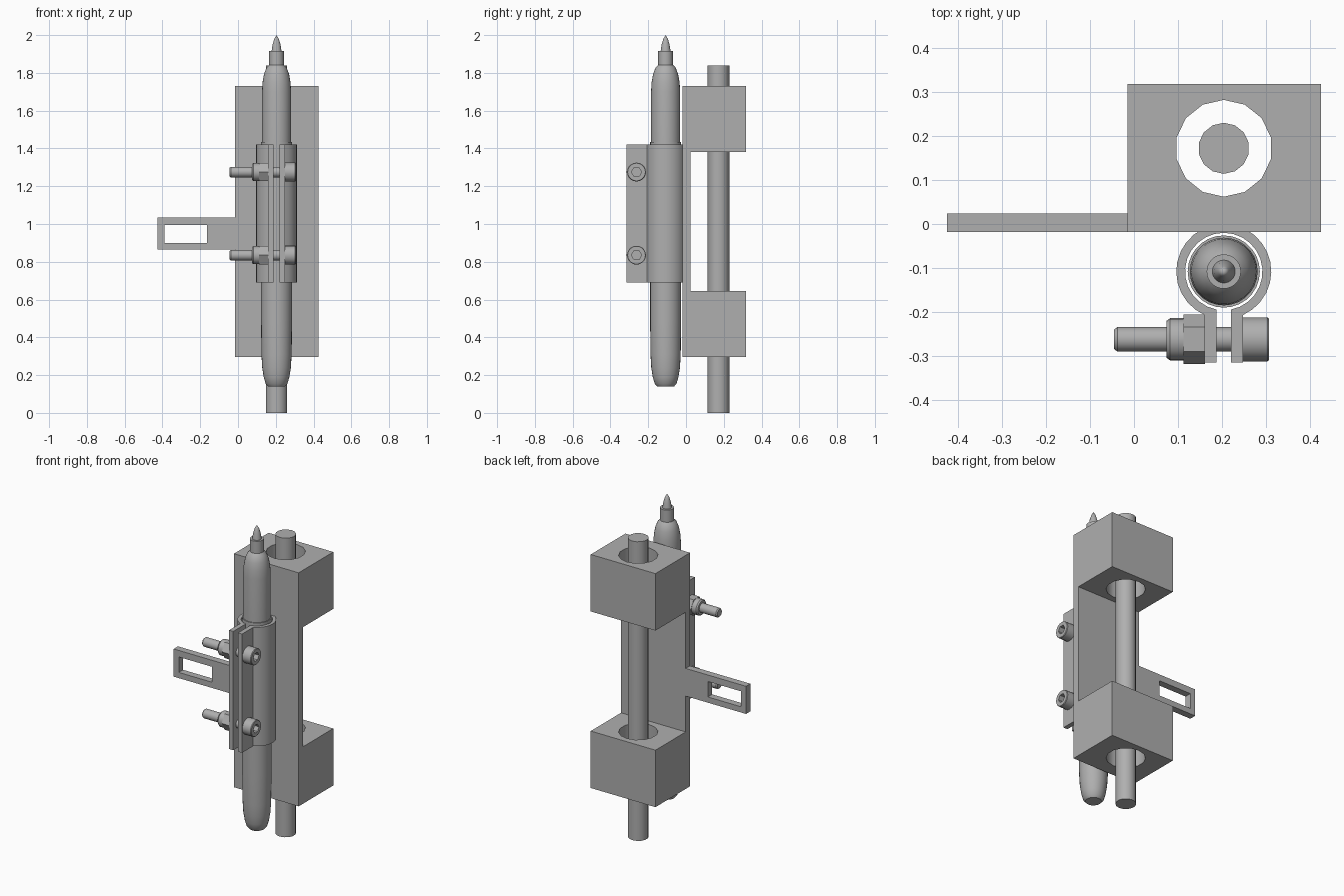
import bpy, bmesh, math
from mathutils import Matrix, Vector

cube = bpy.data.objects.get("Cube")
if cube:
    bpy.data.objects.remove(cube, do_unlink=True)

grey = bpy.data.materials.new("plain grey")
grey.use_nodes = True
COLOUR = (0.43, 0.43, 0.43, 1)
grey.diffuse_color = COLOUR
grey.node_tree.nodes["Principled BSDF"].inputs["Base Color"].default_value = COLOUR

ALONG_X = Matrix.Rotation(math.pi / 2, 4, 'Y')


def finish(name, bm, smooth=False):
    bmesh.ops.recalc_face_normals(bm, faces=bm.faces)
    mesh = bpy.data.meshes.new(name)
    bm.to_mesh(mesh)
    bm.free()
    mesh.materials.append(grey)
    obj = bpy.data.objects.new(name, mesh)
    bpy.context.collection.objects.link(obj)
    if smooth:
        shade(obj)
    return obj


def select(obj):
    bpy.ops.object.select_all(action='DESELECT')
    obj.select_set(True)
    bpy.context.view_layer.objects.active = obj


def shade(obj):
    select(obj)
    bpy.ops.object.shade_smooth_by_angle(angle=math.radians(32))


def lathe(name, profile, sides, at=(0, 0, 0), turn=Matrix(), smooth=True):
    """Revolve (radius, height) pairs about a local z axis."""
    bm = bmesh.new()
    rings = []
    for r, h in profile:
        if r == 0:
            rings.append([bm.verts.new((0, 0, h))] * sides)
            continue
        angles = [math.pi / 2 + math.tau * i / sides for i in range(sides)]
        rings.append([bm.verts.new((r * math.cos(a), r * math.sin(a), h)) for a in angles])
    for low, high in zip(rings, rings[1:]):
        for i in range(sides):
            j = (i + 1) % sides
            corners = dict.fromkeys((low[i], low[j], high[j], high[i]))
            bm.faces.new(list(corners))
    for ring, (r, _) in ((rings[0], profile[0]), (rings[-1], profile[-1])):
        if r:
            bm.faces.new(ring)
    bm.transform(Matrix.Translation(at) @ turn)
    return finish(name, bm, smooth)


def extrude(name, points, direction, smooth=False):
    bm = bmesh.new()
    face = bm.faces.new([bm.verts.new(p) for p in points])
    new = bmesh.ops.extrude_face_region(bm, geom=[face])["geom"]
    moved = [v for v in new if isinstance(v, bmesh.types.BMVert)]
    bmesh.ops.translate(bm, verts=moved, vec=Vector(direction))
    return finish(name, bm, smooth)


def box(name, x, y, z):
    corners = [(x[0], y[0], z[0]), (x[1], y[0], z[0]), (x[1], y[0], z[1]), (x[0], y[0], z[1])]
    return extrude(name, corners, (0, y[1] - y[0], 0))


def cut(obj, cutter):
    cutter.hide_render = True
    mod = obj.modifiers.new("cut", 'BOOLEAN')
    mod.object = cutter
    mod.solver = 'EXACT'
    select(obj)
    bpy.ops.object.modifier_apply(modifier=mod.name)
    bpy.data.objects.remove(cutter, do_unlink=True)


# C-shaped frame: back plate with two bored blocks
FRONT, PLATE, BACK = -0.018, 0.024, 0.318
LEFT, RIGHT = 0.425, -0.015
side = [(FRONT, 0.295), (BACK, 0.295), (BACK, 0.645), (PLATE, 0.645),
        (PLATE, 1.38), (BACK, 1.38), (BACK, 1.73), (FRONT, 1.73)]
frame = extrude("frame", [(RIGHT, y, z) for y, z in side], (LEFT - RIGHT, 0, 0))
ROD = (0.204, 0.172, 0)
cut(frame, lathe("bore_cutter", [(0.11, 0.2), (0.11, 1.9)], 14, ROD, smooth=False))
shade(frame)

# Slotted side arm
arm = box("slotted_arm", (-0.425, RIGHT), (FRONT, PLATE), (0.865, 1.035))
cut(arm, box("slot_cutter", (-0.39, -0.165), (-0.1, 0.1), (0.9, 0.995)))

# Guide rod
lathe("guide_rod", [(0.058, 0), (0.058, 1.838)], 14, ROD)

# Pen: barrel, grip, tip sleeve and nib in one profile
PEN = (0.204, -0.108, 0)
lathe("pen", [(0.045, 0.14), (0.058, 0.155), (0.068, 0.19), (0.076, 0.24), (0.08, 0.31),
              (0.082, 0.5), (0.082, 1.435), (0.077, 1.435), (0.077, 1.7), (0.074, 1.75),
              (0.066, 1.795), (0.053, 1.828), (0.039, 1.842), (0.039, 1.917),
              (0.026, 1.917), (0.021, 1.95), (0.012, 1.98), (0, 2.0)], 28, PEN)

# Split clamp: open ring with two parallel flanges
OUTER, INNER, FLANGE, GAP, TIP = 0.108, 0.088, 0.044, 0.016, -0.315


def arc(radius, half_width, steps=24):
    start = math.asin(half_width / radius)
    for i in range(steps + 1):
        a = start + (math.tau - 2 * start) * i / steps
        yield (PEN[0] + radius * math.sin(a), PEN[1] - radius * math.cos(a))


outline = [(PEN[0] + FLANGE, TIP), *arc(OUTER, FLANGE), (PEN[0] - FLANGE, TIP),
           (PEN[0] - GAP, TIP), *reversed(list(arc(INNER, GAP))), (PEN[0] + GAP, TIP)]
extrude("clamp", [(x, y, 0.69) for x, y in outline], (0, 0, 0.73), smooth=True)

# Clamp bolts: shank, socket head and lock nut
for label, z in (("lower", 0.835), ("upper", 1.275)):
    at = (0, -0.262, z)
    lathe(label + "_bolt_shank", [(0.022, -0.045), (0.028, -0.038), (0.028, 0.255)], 16, at, ALONG_X)
    head = lathe(label + "_bolt_head", [(0.05, 0.247), (0.05, 0.303), (0.047, 0.307)],
                 20, at, ALONG_X, smooth=False)
    cut(head, lathe("socket_cutter", [(0.027, 0.275), (0.027, 0.35)], 6, at, ALONG_X, smooth=False))
    shade(head)
    lathe(label + "_nut_hex", [(0.056, 0.112), (0.056, 0.161)], 6, at, ALONG_X, smooth=False)
    lathe(label + "_nut_collar", [(0.042, 0.074), (0.048, 0.082), (0.048, 0.115)], 20, at, ALONG_X)
